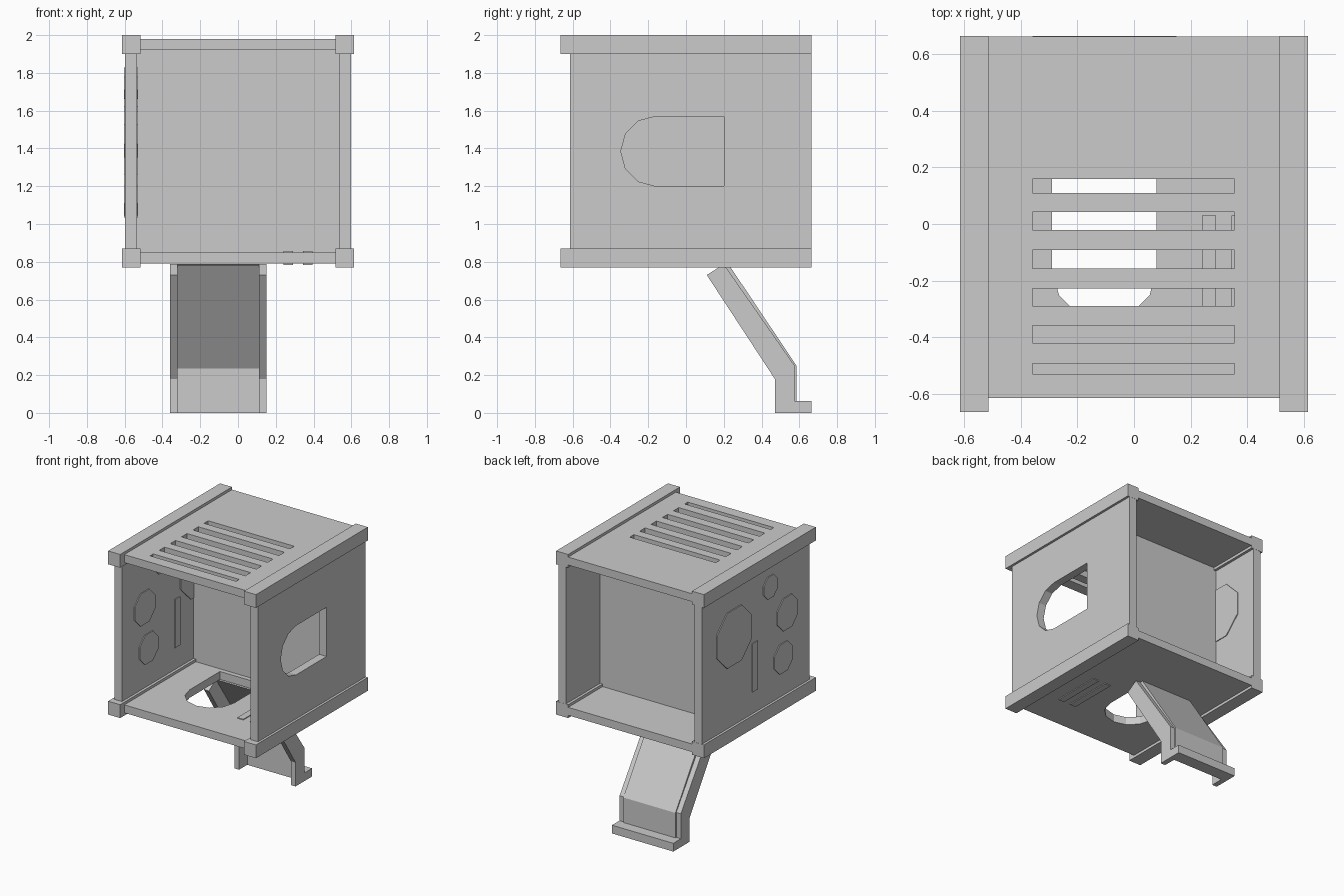
import bpy, bmesh, math
from mathutils import Vector

default_cube = bpy.data.objects.get("Cube")
if default_cube:
    bpy.data.objects.remove(default_cube, do_unlink=True)

GREY = (0.6, 0.6, 0.6, 1.0)
grey = bpy.data.materials.new("plain_grey")
grey.use_nodes = True
grey.diffuse_color = GREY
grey.node_tree.nodes["Principled BSDF"].inputs["Base Color"].default_value = GREY


def finish(bm, name):
    bmesh.ops.recalc_face_normals(bm, faces=bm.faces)
    mesh = bpy.data.meshes.new(name)
    bm.to_mesh(mesh)
    bm.free()
    mesh.materials.append(grey)
    obj = bpy.data.objects.new(name, mesh)
    bpy.context.collection.objects.link(obj)
    return obj


def boxes(name, ranges):
    """One object made of boxes, each given as (x range, y range, z range)."""
    bm = bmesh.new()
    for spans in ranges:
        verts = bmesh.ops.create_cube(bm, size=1)["verts"]
        for v in verts:
            v.co = Vector([(a + b) / 2 + c * (b - a) for c, (a, b) in zip(v.co, spans)])
    return finish(bm, name)


def prism(name, points, axis, low, high):
    """Extrude a flat outline along x (points are y, z) or z (points are x, y)."""
    bm = bmesh.new()
    place = (lambda p: (low, *p)) if axis == "x" else (lambda p: (*p, low))
    face = bm.faces.new([bm.verts.new(place(p)) for p in points])
    new = bmesh.ops.extrude_face_region(bm, geom=[face])["geom"]
    step = Vector((high - low, 0, 0) if axis == "x" else (0, 0, high - low))
    bmesh.ops.translate(bm, vec=step, verts=[g for g in new if isinstance(g, bmesh.types.BMVert)])
    return finish(bm, name)


def cut(target, cutter):
    mod = target.modifiers.new("opening", "BOOLEAN")
    mod.operation, mod.solver, mod.object = "DIFFERENCE", "EXACT", cutter
    cutter.hide_render = True
    bpy.context.view_layer.objects.active = target
    bpy.ops.object.modifier_apply(modifier=mod.name)
    bpy.data.objects.remove(cutter, do_unlink=True)


def arch(centre):
    """Arch outline as (along y, across) pairs, rounded towards the front."""
    arc = [math.pi / 2 + i * math.pi / 6 for i in range(7)]
    pts = [(-0.16 + 0.185 * math.cos(a), centre + 0.185 * math.sin(a)) for a in arc]
    return [(0.2, centre + 0.185)] + pts + [(0.2, centre - 0.185)]


# Frame rails along the four long edges
DEPTH = (-0.665, 0.665)
PANEL = (-0.615, 0.664)
for side, xs in (("left", (0.515, 0.615)), ("right", (-0.615, -0.515))):
    for level, zs in (("top", (1.9, 2.0)), ("bottom", (0.77, 0.87))):
        boxes(f"{side}_{level}_rail", [(xs, DEPTH, zs)])

# Roof with ventilation slots
roof = boxes("roof", [((-0.52, 0.52), PANEL, (1.92, 1.98))])
slots = [(0.11, 0.16), (-0.022, 0.042), (-0.157, -0.092),
         (-0.29, -0.228), (-0.422, -0.359), (-0.53, -0.493)]
cut(roof, boxes("slot_cutter", [((-0.36, 0.356), s, (1.8, 2.1)) for s in slots]))

# Floor with arched opening
floor = boxes("floor", [((-0.52, 0.52), PANEL, (0.79, 0.85))])
cut(floor, prism("floor_cutter", [(x, y) for y, x in arch(-0.105)], "z", 0.7, 0.95))

# Side walls, the left one with an arched window
left_wall = boxes("left_wall", [((0.535, 0.597), PANEL, (0.865, 1.905))])
cut(left_wall, prism("window_cutter", arch(1.385), "x", 0.45, 0.7))
boxes("right_wall", [((-0.597, -0.535), PANEL, (0.865, 1.905))])

# Inner dividing panel
boxes("divider", [((-0.54, 0.54), (0.235, 0.255), (0.84, 1.93))])

# Eight-sided plugs through the right wall: y, z, radius
plugs = [(0.285, 1.535, 0.225), (-0.147, 1.745, 0.09),
         (-0.348, 1.475, 0.132), (-0.3, 1.155, 0.12)]
for i, (y, z, r) in enumerate(plugs):
    ring = [math.pi / 8 + k * math.pi / 4 for k in range(8)]
    prism(f"wall_plug_{i + 1}", [(y + r * math.cos(a), z + r * math.sin(a)) for a in ring],
          "x", -0.604, -0.529)
boxes("wall_strip", [((-0.604, -0.529), (0.01, 0.07), (1.035, 1.4))])

# Strips set through the floor
for i, xs in enumerate(((0.24, 0.29), (0.345, 0.395))):
    boxes(f"floor_strip_{i + 1}", [(xs, (-0.35, 0.03), (0.784, 0.856))])

# Bent leg: two flanges, a back plate and a foot
flange = [(0.11, 0.73), (0.2, 0.787), (0.575, 0.25), (0.575, 0), (0.47, 0), (0.47, 0.18)]
prism("leg_flange_right", flange, "x", -0.36, -0.32)
prism("leg_flange_left", flange, "x", 0.11, 0.15)
plate = [(0.195, 0.783), (0.225, 0.787), (0.585, 0.25), (0.585, 0), (0.567, 0), (0.567, 0.235)]
prism("leg_plate", plate, "x", -0.322, 0.112)
boxes("leg_foot", [((-0.36, 0.15), (0.575, 0.665), (0, 0.062))])
